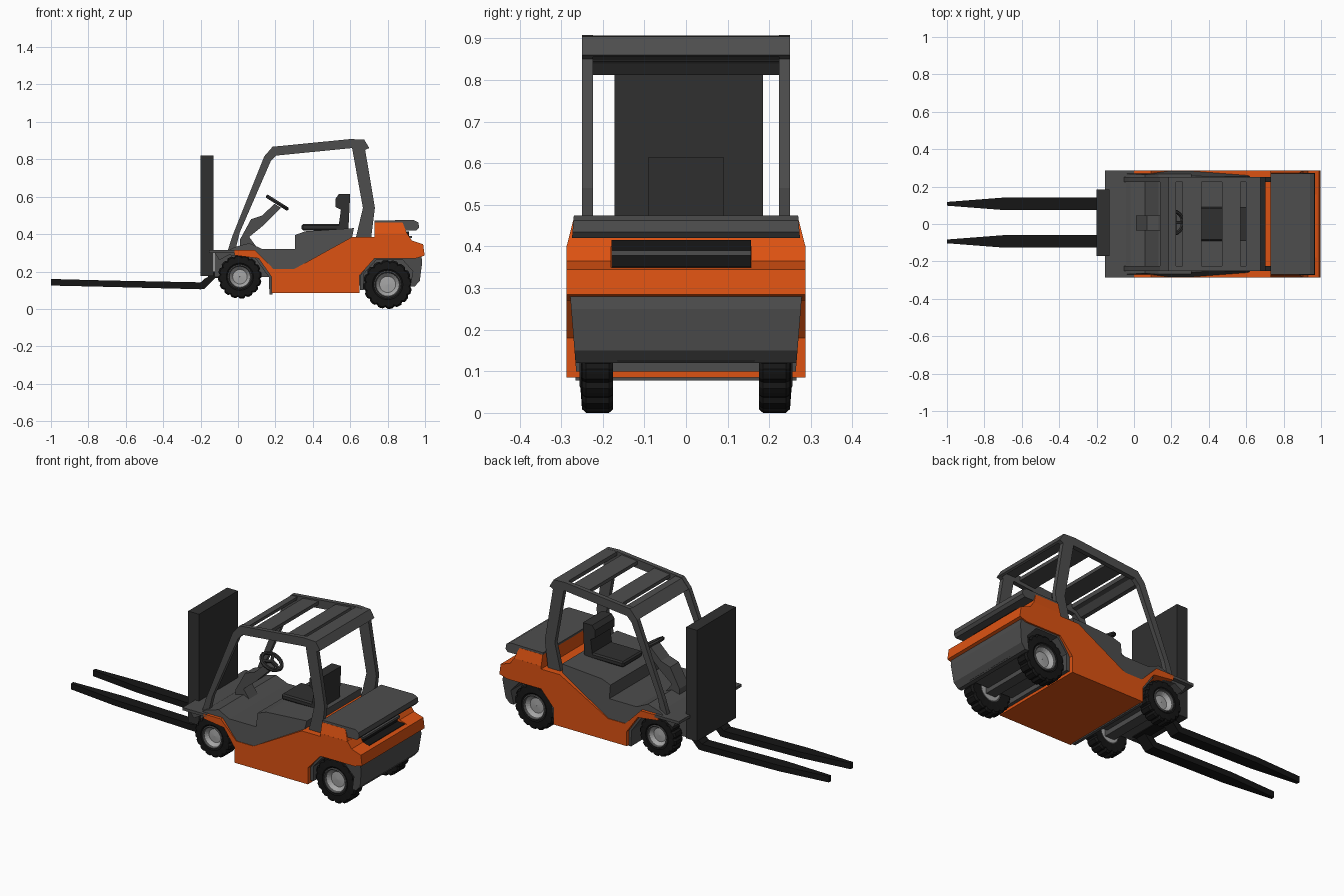
import bpy, bmesh, math

def material(name, rgb):
    m = bpy.data.materials.new(name)
    m.diffuse_color = (*rgb, 1)
    return m

ORANGE = material("orange_paint", (0.72, 0.085, 0.006))
GREY = material("dark_grey", (0.075, 0.075, 0.075))
DARK = material("charcoal", (0.03, 0.03, 0.03))
BLACK = material("rubber_black", (0.008, 0.008, 0.008))
RIM = material("rim_grey", (0.38, 0.38, 0.38))

def finish(bm, name, mat):
    bmesh.ops.recalc_face_normals(bm, faces=bm.faces)
    me = bpy.data.meshes.new(name)
    bm.to_mesh(me)
    bm.free()
    ob = bpy.data.objects.new(name, me)
    bpy.context.collection.objects.link(ob)
    if mat:
        me.materials.append(mat)
    return ob

def prism(name, pts, y0, y1, mat, taper=0.0, zref=0.0, bevel=0.0):
    """Side profile (x, z) extruded along y; taper narrows both sides with height."""
    bm = bmesh.new()
    a = [bm.verts.new((x, y0 + taper * (z - zref), z)) for x, z in pts]
    b = [bm.verts.new((x, y1 - taper * (z - zref), z)) for x, z in pts]
    bm.faces.new(a)
    bm.faces.new(b[::-1])
    for i in range(len(pts)):
        j = (i + 1) % len(pts)
        bm.faces.new((a[i], b[i], b[j], a[j]))
    ob = finish(bm, name, mat)
    if bevel:
        mod = ob.modifiers.new("bevel", 'BEVEL')
        mod.width, mod.segments = bevel, 1
    return ob

def box(name, x0, x1, y0, y1, z0, z1, mat, bevel=0.0):
    return prism(name, [(x0, z0), (x1, z0), (x1, z1), (x0, z1)], y0, y1, mat, bevel=bevel)

def lathe(name, rings, n, centre, side, mat, radius_at=None):
    """Closed ring profile (radius, y) spun about the y axis."""
    bm = bmesh.new()
    rows = []
    for i in range(n):
        t = 2 * math.pi * i / n
        row = []
        for r, y in rings:
            rr = radius_at(r, i) if radius_at else r
            row.append(bm.verts.new((centre[0] + rr * math.cos(t), side * y,
                                     centre[1] + rr * math.sin(t))))
        rows.append(row)
    k = len(rings)
    for i in range(n):
        p, q = rows[i], rows[(i + 1) % n]
        for j in range(k):
            bm.faces.new((p[j], p[(j + 1) % k], q[(j + 1) % k], q[j]))
    return finish(bm, name, mat)

# Lower body shell with both wheel arches
body = prism("body_shell", [
    (-0.02, 0.315), (0.09, 0.315), (0.19, 0.213), (0.30, 0.213), (0.61, 0.385),
    (0.73, 0.385), (0.73, 0.402), (0.905, 0.402), (0.93, 0.365), (0.99, 0.345),
    (0.998, 0.285), (0.95, 0.27), (0.73, 0.27), (0.65, 0.18), (0.65, 0.085),
    (0.18, 0.085), (0.18, 0.17), (0.11, 0.27), (-0.02, 0.287)], -0.287, 0.287, ORANGE)

# Rear vent recess
cutter = box("vent_cutter", 0.90, 1.05, -0.18, 0.157, 0.35, 0.45, None)
cutter.hide_render = True
cutter.hide_viewport = False
cutter.display_type = 'WIRE'
cut = body.modifiers.new("vent", 'BOOLEAN')
cut.object, cut.operation, cut.solver = cutter, 'DIFFERENCE', 'EXACT'
box("vent_grille", 0.895, 0.915, -0.179, 0.156, 0.345, 0.415, BLACK)
box("vent_floor", 0.91, 0.965, -0.179, 0.156, 0.343, 0.353, BLACK)
box("vent_slat", 0.91, 0.93, -0.179, 0.156, 0.378, 0.39, GREY)

# Engine cover and overhanging hood
prism("engine_cover", [(0.73, 0.40), (0.73, 0.462), (0.88, 0.462), (0.905, 0.40)],
      -0.287, 0.287, ORANGE, taper=0.25, zref=0.40)
prism("hood", [(0.73, 0.46), (0.73, 0.473), (0.94, 0.475), (0.965, 0.462), (0.968, 0.435),
               (0.955, 0.42), (0.895, 0.42), (0.878, 0.46)],
      -0.274, 0.274, GREY, taper=0.08, zref=0.42)

# Counterweight and rear arch liner
prism("counterweight", [
    (0.651, 0.10), (0.655, 0.18), (0.725, 0.272), (0.98, 0.288), (0.985, 0.25), (0.972, 0.15),
    (0.945, 0.12), (0.92, 0.12), (0.935, 0.20), (0.88, 0.262), (0.74, 0.262),
    (0.675, 0.19), (0.67, 0.10)], -0.268, 0.268, GREY, taper=-0.08, zref=0.15)
box("rear_chassis", 0.60, 0.95, -0.165, 0.165, 0.125, 0.30, GREY)

# Front deck, arch liner and chassis
box("front_deck", -0.155, 0.0, -0.287, 0.287, 0.30, 0.316, GREY)
prism("front_arch_liner", [(-0.125, 0.302), (0.09, 0.302), (0.185, 0.19), (0.185, 0.078),
                           (0.168, 0.078), (0.165, 0.17), (0.09, 0.275), (-0.05, 0.288),
                           (-0.10, 0.26)], -0.265, 0.265, GREY)
box("front_chassis", -0.125, 0.20, -0.165, 0.165, 0.17, 0.305, GREY)

# Cab tub: floor, step and seat platform
prism("cab_tub", [
    (-0.05, 0.312), (-0.02, 0.33), (0.06, 0.352), (0.13, 0.32), (0.305, 0.32), (0.305, 0.395),
    (0.36, 0.415), (0.62, 0.432), (0.61, 0.383), (0.30, 0.211), (0.19, 0.211), (0.09, 0.312)],
    -0.284, 0.284, GREY, taper=0.14, zref=0.21)

# Seat
box("seat_cushion", 0.34, 0.56, -0.09, 0.09, 0.42, 0.453, DARK, bevel=0.008)
prism("seat_back", [(0.535, 0.42), (0.59, 0.42), (0.60, 0.615), (0.54, 0.615), (0.522, 0.59),
                    (0.522, 0.545), (0.55, 0.53)], -0.09, 0.09, DARK)

# Steering column and wheel
prism("steering_column", [
    (0.01, 0.33), (0.01, 0.37), (0.07, 0.48), (0.13, 0.50), (0.195, 0.562), (0.23, 0.54),
    (0.14, 0.45), (0.06, 0.385), (0.10, 0.33)], -0.035, 0.045, GREY)
tilt = math.radians(32)
bpy.ops.mesh.primitive_torus_add(location=(0.21, 0.008, 0.568), rotation=(0, tilt, 0),
                                 major_segments=16, minor_segments=6,
                                 major_radius=0.06, minor_radius=0.011)
bpy.context.object.name = "steering_wheel"
bpy.context.object.data.materials.append(DARK)
for i in range(3):
    bpy.ops.mesh.primitive_cube_add(size=1, location=(0, 0, 0))
    spoke = bpy.context.object
    spoke.name = "steering_spoke"
    spoke.data.materials.append(DARK)
    for v in spoke.data.vertices:
        x, y, z = (v.co.x + 0.5) * 0.06, v.co.y * 0.016, v.co.z * 0.01
        a = 2 * math.pi * i / 3
        v.co = (x * math.cos(a) - y * math.sin(a), x * math.sin(a) + y * math.cos(a), z)
    spoke.rotation_euler = (0, tilt, 0)
    spoke.location = (0.21, 0.008, 0.568)

# Overhead guard: side frames and roof bars
FRAME = [(-0.055, 0.312), (-0.03, 0.39), (0.14, 0.815), (0.185, 0.867), (0.60, 0.908),
         (0.675, 0.905), (0.70, 0.86), (0.68, 0.85), (0.732, 0.54), (0.712, 0.38),
         (0.63, 0.38), (0.668, 0.54), (0.61, 0.86), (0.205, 0.82), (0.175, 0.79),
         (0.01, 0.41), (-0.015, 0.312)]
for s in (-1, 1):
    prism("guard_frame", FRAME, *sorted((s * 0.224, s * 0.25)), GREY)

def roof_z(x):
    return 0.867 + (x - 0.185) * 0.0988

for x0, x1 in ((0.26, 0.36), (0.47, 0.57)):
    prism("roof_bar", [(x0, roof_z(x0) - 0.028), (x1, roof_z(x1) - 0.028),
                       (x1, roof_z(x1) - 0.008), (x0, roof_z(x0) - 0.008)], -0.23, 0.23, GREY)
prism("front_roof_bar", [(0.14, 0.812), (0.185, 0.864), (0.225, 0.866), (0.22, 0.845),
                         (0.195, 0.84), (0.165, 0.812)], -0.23, 0.23, GREY)
prism("rear_roof_bar", [(0.60, 0.885), (0.60, 0.907), (0.675, 0.905), (0.702, 0.86),
                        (0.69, 0.855), (0.66, 0.885)], -0.25, 0.25, GREY)

# Mast plate and carriage
box("mast", -0.20, -0.13, -0.172, 0.185, 0.175, 0.82, DARK)
box("fork_carriage", -0.16, -0.10, -0.13, 0.145, 0.165, 0.20, BLACK)

# Forks lofted through rectangular sections: x, low z, high z, half width
SECTIONS = [(-1.0, 0.125, 0.16, 0.010), (-0.70, 0.118, 0.152, 0.033),
            (-0.20, 0.105, 0.142, 0.033), (-0.18, 0.106, 0.16, 0.033),
            (-0.12, 0.168, 0.195, 0.033)]
for yc in (-0.093, 0.108):
    bm = bmesh.new()
    rows = [[bm.verts.new((x, yc + sy * w, z)) for sy, z in ((-1, lo), (1, lo), (1, hi), (-1, hi))]
            for x, lo, hi, w in SECTIONS]
    for p, q in zip(rows, rows[1:]):
        for j in range(4):
            bm.faces.new((p[j], p[(j + 1) % 4], q[(j + 1) % 4], q[j]))
    bm.faces.new(rows[0])
    bm.faces.new(rows[-1][::-1])
    finish(bm, "fork", BLACK)

# Wheels: knobbly tyre, rim ring and dished hub
def wheel(label, x, z, R, side):
    def tread(r, i):
        return r - 0.009 if r > 0.9 * R and i % 4 == 3 else r
    lathe(label + "_tyre", [(R * 0.5, 0.178), (R * 0.93, 0.175), (R, 0.185), (R, 0.24),
                            (R * 0.93, 0.25), (R * 0.62, 0.253), (R * 0.5, 0.243)],
          64, (x, z), side, BLACK, tread)
    lathe(label + "_rim", [(R * 0.56, 0.18), (R * 0.56, 0.252), (R * 0.51, 0.256),
                           (R * 0.44, 0.235), (R * 0.44, 0.18)], 24, (x, z), side, GREY)
    lathe(label + "_hub", [(R * 0.46, 0.18), (R * 0.46, 0.243), (R * 0.33, 0.225),
                           (0.001, 0.228), (0.001, 0.18)], 24, (x, z), side, RIM)

for s in (-1, 1):
    wheel("front_wheel", 0.01, 0.172, 0.117, s)
    wheel("rear_wheel", 0.80, 0.131, 0.131, s)
box("front_axle", -0.02, 0.04, -0.2, 0.2, 0.142, 0.202, GREY)
box("rear_axle", 0.77, 0.83, -0.2, 0.2, 0.10, 0.16, GREY)
